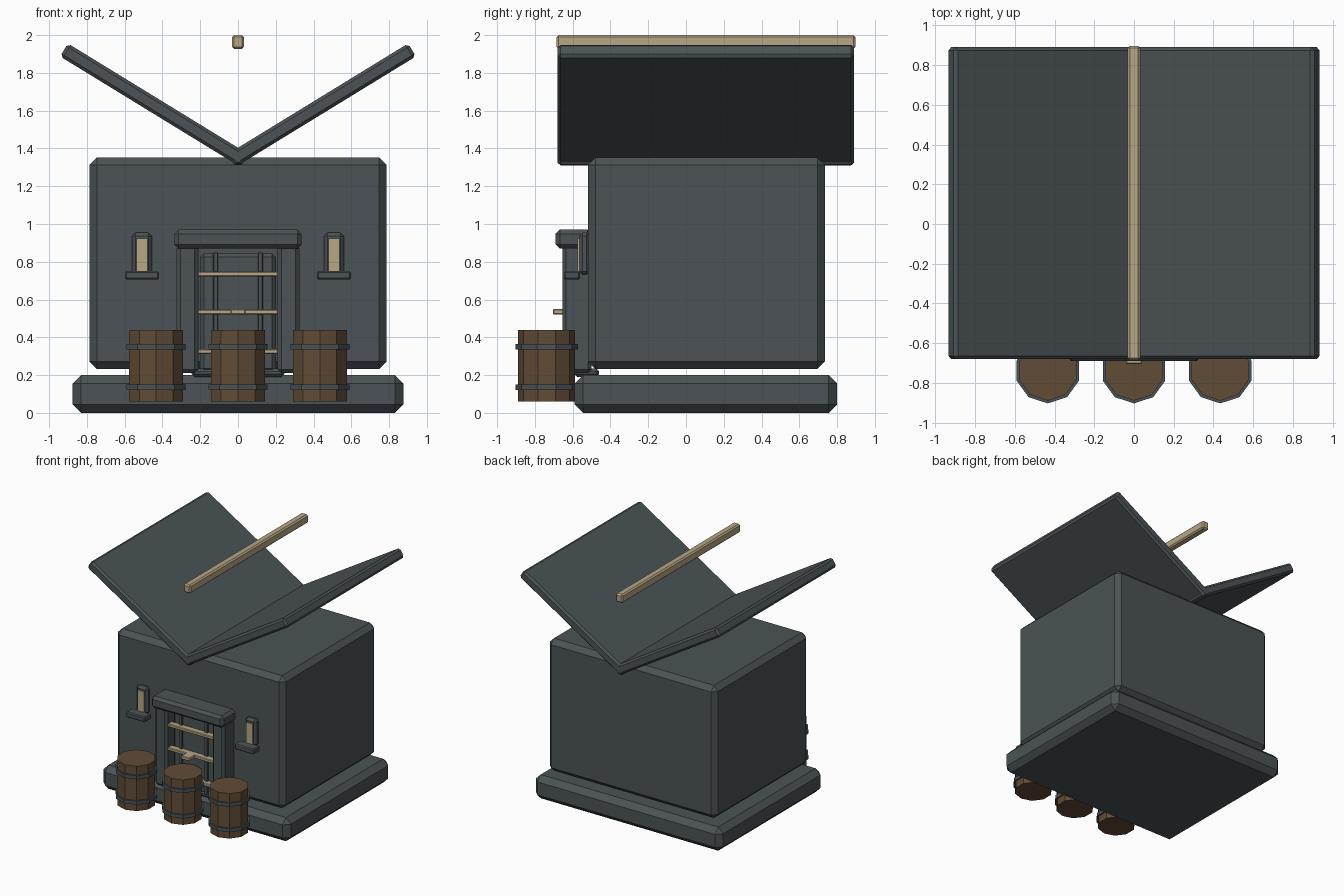
import bpy
import math

cube = bpy.data.objects.get("Cube")
if cube:
    bpy.data.objects.remove(cube, do_unlink=True)


def material(name, rgb):
    mat = bpy.data.materials.new(name)
    mat.use_nodes = True
    color = (*rgb, 1.0)
    mat.diffuse_color = color
    bsdf = mat.node_tree.nodes["Principled BSDF"]
    bsdf.inputs["Base Color"].default_value = color
    bsdf.inputs["Roughness"].default_value = 0.9
    return mat


SLATE = material("slate grey", (0.07, 0.086, 0.092))
TAN = material("pale timber", (0.48, 0.385, 0.24))
BROWN = material("brown wood", (0.12, 0.072, 0.037))


def box(name, xs, ys, zs, mat, bevel=0.0, turn=0.0, origin=(0, 0, 0)):
    """Chamfered box between limits, optionally turned about the y axis at origin."""
    bpy.ops.mesh.primitive_cube_add(size=1)
    obj = bpy.context.object
    obj.name = name
    for v in obj.data.vertices:
        v.co = [a + (b - a) * (c + 0.5) for (a, b), c in zip((xs, ys, zs), v.co)]
    obj.location = origin
    obj.rotation_euler.y = turn
    obj.data.materials.append(mat)
    if bevel:
        mod = obj.modifiers.new("chamfer", "BEVEL")
        mod.width = bevel
        mod.segments = 1
    return obj


def drum(name, x, y, radius, z0, z1, mat):
    """Ten-sided drum with a corner facing the front."""
    bpy.ops.mesh.primitive_cylinder_add(
        vertices=10, radius=radius, depth=z1 - z0,
        location=(x, y, (z0 + z1) / 2), rotation=(0, 0, math.pi))
    obj = bpy.context.object
    obj.name = name
    obj.data.materials.append(mat)
    return obj


# House body
box("foundation", (-0.875, 0.875), (-0.59, 0.8), (0, 0.2), SLATE, 0.045)
box("walls", (-0.787, 0.787), (-0.52, 0.735), (0.232, 1.352), SLATE, 0.04)

# Upturned roof panels and the beam above them
pitch = math.radians(31.5)
for name, s in (("left", 1), ("right", -1)):
    box(name + "_roof_panel", sorted((-0.015 * s, 1.105 * s)), (-0.68, 0.89),
        (0, 0.08), SLATE, 0.016, -s * pitch, (0, 0, 1.31))
box("ridge_beam", (-0.032, 0.032), (-0.685, 0.897), (1.927, 2.0), TAN, 0.011)

# Doorway
box("door_lintel", (-0.337, 0.337), (-0.69, -0.5), (0.87, 0.97), SLATE, 0.022)
box("door_threshold", (-0.245, 0.245), (-0.59, -0.46), (0.19, 0.235), SLATE, 0.015)
box("door", (-0.2, 0.2), (-0.585, -0.5), (0.215, 0.845), SLATE, 0.02)
for name, s in (("left", 1), ("right", -1)):
    box(name + "_door_jamb", sorted((0.21 * s, 0.325 * s)), (-0.655, -0.5),
        (0.21, 0.89), SLATE, 0.02)
    box(name + "_door_strip", sorted((0.105 * s, 0.132 * s)), (-0.6, -0.57),
        (0.22, 0.85), SLATE, 0.004)
for name, z in (("lower", 0.325), ("middle", 0.535), ("upper", 0.735)):
    box(name + "_door_bar", (-0.215, 0.215), (-0.635, -0.58),
        (z - 0.013, z + 0.013), TAN, 0.005)
box("door_handle", (-0.04, 0.04), (-0.705, -0.62), (0.522, 0.55), TAN, 0.005)

# Slit windows
for name, s in (("left", 1), ("right", -1)):
    x = 0.508 * s
    box(name + "_window_frame", (x - 0.052, x + 0.052), (-0.565, -0.51),
        (0.73, 0.955), SLATE, 0.018)
    box(name + "_window_pane", (x - 0.029, x + 0.029), (-0.574, -0.56),
        (0.745, 0.922), TAN)
    box(name + "_window_sill", (x - 0.09, x + 0.09), (-0.645, -0.56),
        (0.705, 0.75), SLATE, 0.008)

# Row of hooped barrels
for name, x in (("right", -0.434), ("middle", 0), ("left", 0.434)):
    drum(name + "_barrel", x, -0.738, 0.151, 0.06, 0.44, BROWN)
    for level, z in (("lower", 0.135), ("upper", 0.35)):
        drum(f"{name}_barrel_{level}_hoop", x, -0.738, 0.165,
             z - 0.015, z + 0.015, SLATE)
